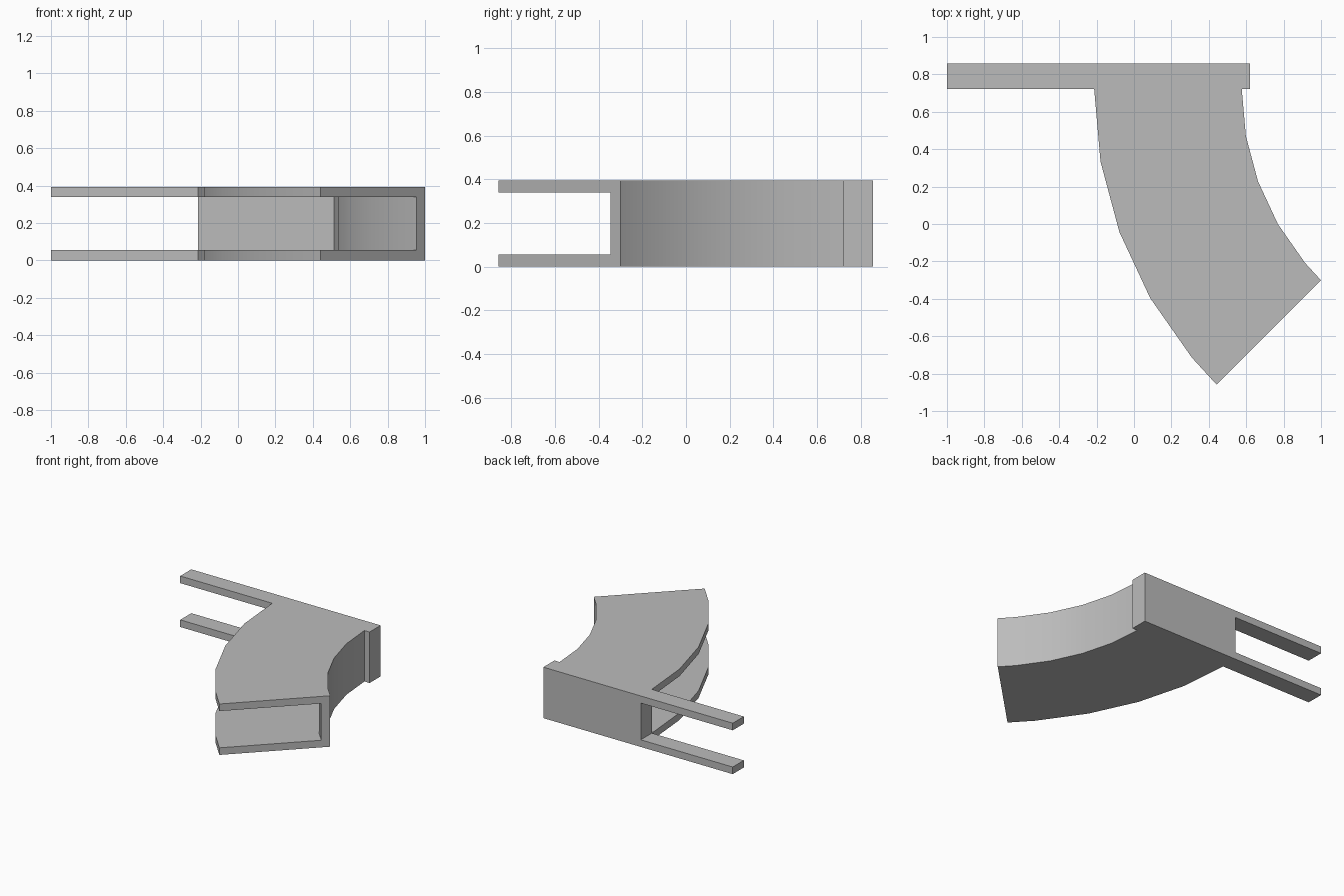
import bpy, bmesh, math

cube = bpy.data.objects.get("Cube")
if cube:
    bpy.data.objects.remove(cube, do_unlink=True)

# Overall dimensions
HEIGHT, PLATE = 0.394, 0.055
LOW, HIGH = PLATE, HEIGHT - PLATE
CENTRE_X, CENTRE_Y = 2.023, 0.722
R_INNER, R_WALL, R_OUTER = 1.447, 1.511, 2.236
BACK_Y = 0.857
BLOCK_LEFT = CENTRE_X - R_OUTER

grey = bpy.data.materials.new("plain grey")
grey.use_nodes = True
grey.diffuse_color = (0.5, 0.5, 0.5, 1)
grey.node_tree.nodes["Principled BSDF"].inputs["Base Color"].default_value = (0.5, 0.5, 0.5, 1)


def loft(name, sections):
    """Skin a row of matching closed sections and cap both ends."""
    bm = bmesh.new()
    rings = [[bm.verts.new(p) for p in section] for section in sections]
    for a, b in zip(rings, rings[1:]):
        for i in range(len(a)):
            j = (i + 1) % len(a)
            bm.faces.new((a[i], a[j], b[j], b[i]))
    bm.faces.new(rings[0])
    bm.faces.new(rings[-1])
    bmesh.ops.recalc_face_normals(bm, faces=bm.faces)
    mesh = bpy.data.meshes.new(name)
    bm.to_mesh(mesh)
    bm.free()
    mesh.materials.append(grey)
    obj = bpy.data.objects.new(name, mesh)
    bpy.context.collection.objects.link(obj)
    bpy.ops.object.select_all(action="DESELECT")
    obj.select_set(True)
    bpy.context.view_layer.objects.active = obj
    bpy.ops.object.shade_smooth_by_angle(angle=math.radians(30))
    return obj


# Curved channel: C section (radius, z), open on the outer side, swept 45 degrees
channel = [(R_INNER, 0), (R_OUTER, 0), (R_OUTER, LOW), (R_WALL, LOW),
           (R_WALL, HIGH), (R_OUTER, HIGH), (R_OUTER, HEIGHT), (R_INNER, HEIGHT)]
sweep = [math.radians(a) for a in (0, 10, 20, 30, 40, 45)]
loft("curved_channel", [
    [(CENTRE_X - r * math.cos(a), CENTRE_Y - r * math.sin(a), z) for r, z in channel]
    for a in sweep])

# Back frame: solid block with a pair of long arms, extruded front to back
frame = [(0.62, 0), (0.62, HEIGHT), (-1, HEIGHT), (-1, HIGH),
         (BLOCK_LEFT, HIGH), (BLOCK_LEFT, LOW), (-1, LOW), (-1, 0)]
loft("back_frame_with_arms", [[(x, y, z) for x, z in frame] for y in (CENTRE_Y, BACK_Y)])
